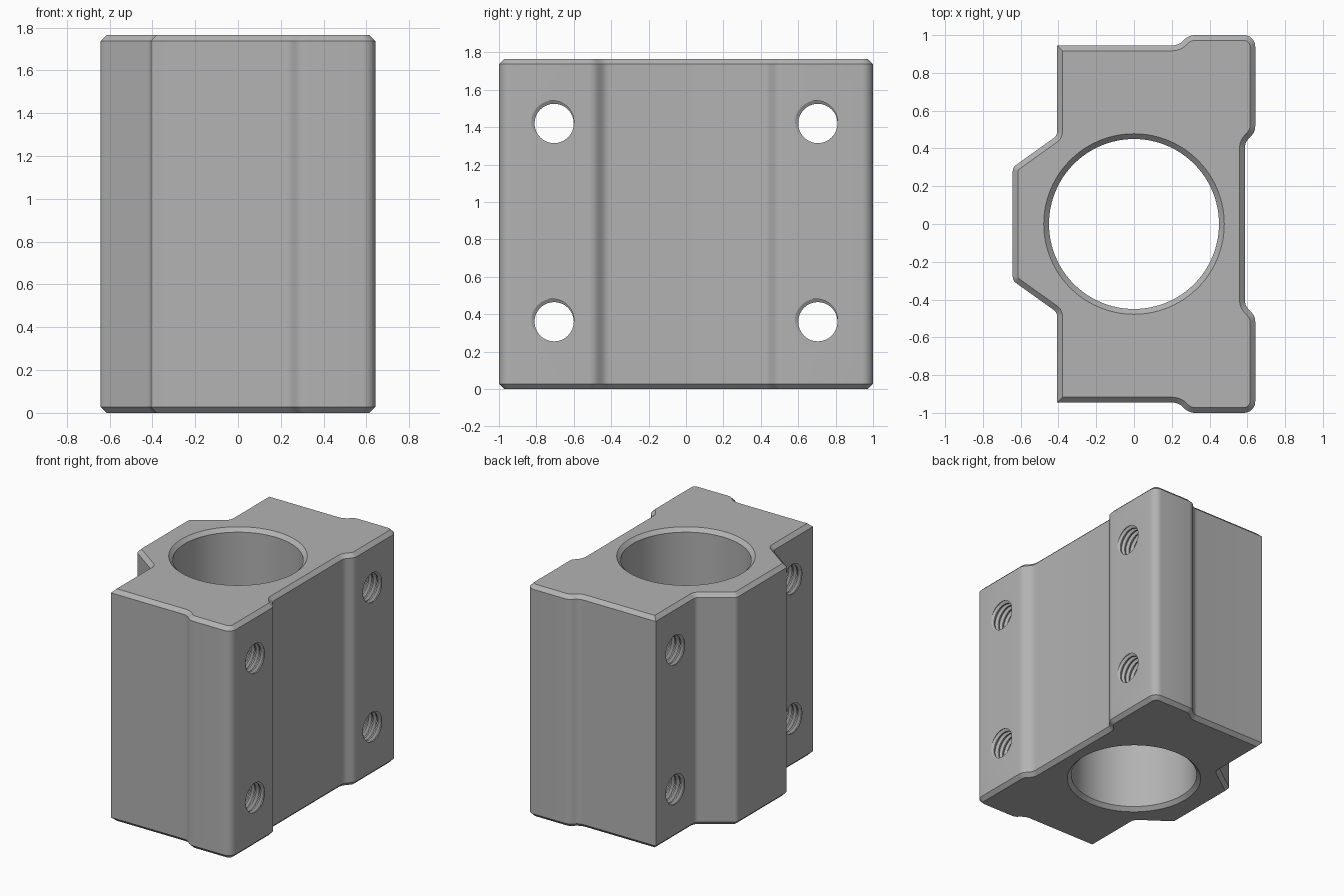
import bpy
import bmesh
from math import cos, sin, tan, pi, radians
from mathutils import Vector

HEIGHT = 1.765
CHAMFER = 0.028
BORE = 0.45

cube = bpy.data.objects.get("Cube")
if cube:
    bpy.data.objects.remove(cube, do_unlink=True)

# Single bare metal colour
metal = bpy.data.materials.new("grey metal")
grey = (0.45, 0.45, 0.45, 1)
metal.diffuse_color = grey
metal.use_nodes = True
metal.node_tree.nodes["Principled BSDF"].inputs["Base Color"].default_value = grey


def add_object(name, bm):
    bmesh.ops.recalc_face_normals(bm, faces=bm.faces)
    mesh = bpy.data.meshes.new(name)
    bm.to_mesh(mesh)
    bm.free()
    obj = bpy.data.objects.new(name, mesh)
    obj.data.materials.append(metal)
    bpy.context.collection.objects.link(obj)
    return obj


def rounded(corners, steps=6):
    """Replace every corner (x, y, radius) of a closed outline by an arc."""
    result = []
    for i, (x, y, r) in enumerate(corners):
        p = Vector((x, y))
        if r == 0:
            result.append(p)
            continue
        a = (Vector(corners[i - 1][:2]) - p).normalized()
        b = (Vector(corners[(i + 1) % len(corners)][:2]) - p).normalized()
        half = a.angle(b) / 2
        centre = p + (a + b).normalized() * (r / sin(half))
        start = p + a * (r / tan(half)) - centre
        sweep = start.angle_signed(p + b * (r / tan(half)) - centre)
        for k in range(steps + 1):
            t = -sweep * k / steps
            result.append(centre + Vector((start.x * cos(t) - start.y * sin(t),
                                           start.x * sin(t) + start.y * cos(t))))
    return result


# Block: half outline mirrored across y, extruded, rims chamfered
half_outline = [
    (-0.642, 0.30, 0.04), (-0.407, 0.468, 0.04), (-0.407, 0.945, 0),
    (0.235, 0.945, 0.08), (0.29, 1.0, 0.08), (0.642, 1.0, 0.06),
    (0.642, 0.49, 0.07), (0.587, 0.43, 0.07),
]
outline = half_outline + [(x, -y, r) for x, y, r in reversed(half_outline)]
bm = bmesh.new()
base = bm.faces.new([bm.verts.new((p.x, p.y, 0)) for p in rounded(outline)])
top = bmesh.ops.extrude_face_region(bm, geom=[base], use_keep_orig=True)
bmesh.ops.translate(bm, vec=(0, 0, HEIGHT),
                    verts=[v for v in top["geom"] if isinstance(v, bmesh.types.BMVert)])
rims = [e for e in bm.edges if abs(e.verts[0].co.z - e.verts[1].co.z) < 1e-5]
bmesh.ops.recalc_face_normals(bm, faces=bm.faces)
bmesh.ops.bevel(bm, geom=rims, offset=CHAMFER, segments=1, affect='EDGES',
                clamp_overlap=False)
block = add_object("bearing_block", bm)


# Bore cutter: turned profile that flares at both ends
def bore_cutter(sides=96):
    bm = bmesh.new()
    flare = 0.1
    profile = [(BORE + CHAMFER + flare, -flare), (BORE, CHAMFER),
               (BORE, HEIGHT - CHAMFER), (BORE + CHAMFER + flare, HEIGHT + flare)]
    rings = [[bm.verts.new((r * cos(2 * pi * i / sides), r * sin(2 * pi * i / sides), z))
              for i in range(sides)] for r, z in profile]
    for low, high in zip(rings, rings[1:]):
        for i in range(sides):
            j = (i + 1) % sides
            bm.faces.new((low[i], low[j], high[j], high[i]))
    bm.faces.new(rings[0])
    bm.faces.new(rings[-1])
    return add_object("bore_cutter", bm)


# Thread cutter: a thread profile swept along a helix on the x axis
def thread_cutter(y, z, pitch=0.04, sides=32, turns=32):
    profile = [(0.0, 0.105), (0.25, 0.105), (0.55, 0.125), (0.7, 0.125)]
    start = 0.642 - pitch * (30 + 0.625 + 0.375)
    bm = bmesh.new()
    strands = []
    for shift, r in profile:
        strand = []
        for i in range(sides * turns + 1):
            a = 2 * pi * i / sides
            strand.append(bm.verts.new((start + pitch * (i / sides + shift),
                                        y + r * cos(a), z + r * sin(a))))
        strands.append(strand)
    for a, b in zip(strands, strands[1:]):
        for i in range(sides * turns):
            bm.faces.new((a[i], a[i + 1], b[i + 1], b[i]))
    first, last = strands[0], strands[-1]
    for i in range(sides * (turns - 1)):
        bm.faces.new((last[i], last[i + 1], first[i + sides + 1], first[i + sides]))
    # Close both ends, outside the block, with fans
    rim = [e for e in bm.edges if e.is_boundary]
    for end in (0, 1):
        x = start - pitch if end == 0 else start + pitch * (turns + 2)
        hub = bm.verts.new((x, y, z))
        middle = start + pitch * turns / 2
        for e in rim:
            if (e.verts[0].co.x > middle) == bool(end):
                bm.faces.new((e.verts[0], e.verts[1], hub))
    return add_object("thread_cutter", bm)


cutters = [bore_cutter()]
cutters += [thread_cutter(y, z) for y in (-0.705, 0.705) for z in (0.36, 1.42)]

# Cut the bore and the four threaded holes
bpy.context.view_layer.objects.active = block
for cutter in cutters:
    cutter.hide_render = True
    cut = block.modifiers.new("cut", 'BOOLEAN')
    cut.operation = 'DIFFERENCE'
    cut.solver = 'EXACT'
    cut.object = cutter
    bpy.ops.object.modifier_apply(modifier=cut.name)
    bpy.data.objects.remove(cutter, do_unlink=True)

bpy.ops.object.select_all(action='DESELECT')
block.select_set(True)
bpy.ops.object.shade_smooth_by_angle(angle=radians(30))
